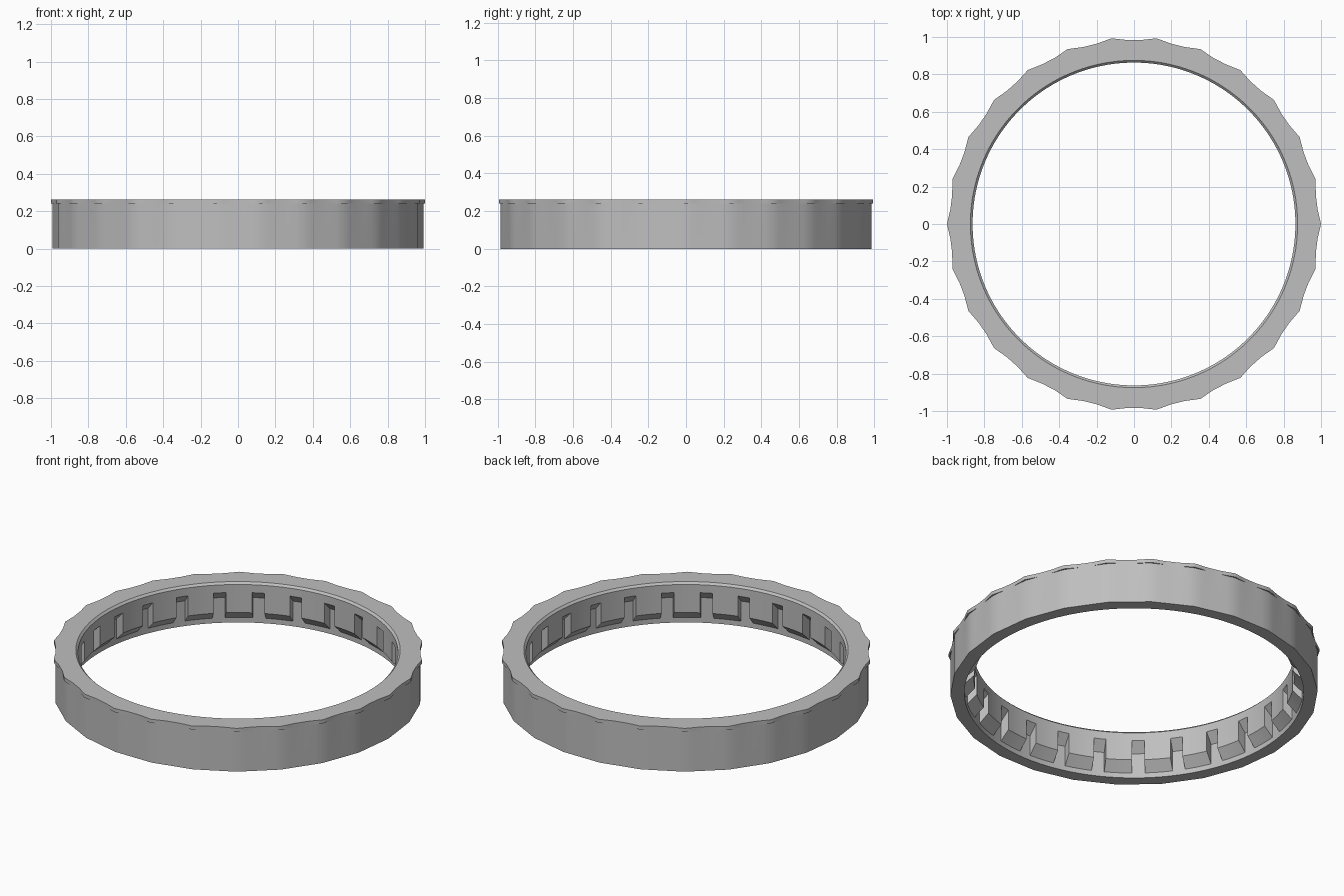
import bpy, bmesh
from math import cos, sin, radians, pi

cube = bpy.data.objects.get("Cube")
if cube:
    bpy.data.objects.remove(cube, do_unlink=True)

SIDES = 26
PITCH = 2 * pi / SIDES
HALF = PITCH / 2
PAD = radians(4.72)            # half angle of one inner pad
TOP, LIP_Z = 0.262, 0.24
BODY_R, LIP = 0.991, 0.009     # outer corner radius, lip overhang at corners
BORE, BASE = 0.863, 0.915      # pad radius, recessed radius

# Pale grey plastic
grey = bpy.data.materials.new("light_grey")
grey.use_nodes = True
colour = (0.52, 0.52, 0.52, 1)
grey.diffuse_color = colour
grey.node_tree.nodes["Principled BSDF"].inputs["Base Color"].default_value = colour

bm = bmesh.new()


def column(angle, offset):
    """Vertices of the cross-section at one angle; offset is from the nearest corner."""
    body = BODY_R * cos(HALF) / cos(HALF - abs(offset))
    lip = body + LIP * max(0, 1 - abs(offset) / PAD)
    points = {
        "foot": (body, 0), "neck": (body, LIP_Z),
        "lip_low": (lip, LIP_Z), "lip_top": (lip, TOP),
        "rim": (BORE + 0.012, TOP), "bevel": (BORE, TOP - 0.012),
        "slot_top": (BORE, 0.203), "slot_back": (BASE, 0.15),
        "pad_low": (BORE, 0.083), "base_top": (BASE, 0.03), "base_low": (BASE, 0),
    }
    return {name: bm.verts.new((r * cos(angle), r * sin(angle), z))
            for name, (r, z) in points.items()}


OUTER = ["foot", "neck", "lip_low", "lip_top", "rim", "bevel", "slot_top"]
PAD_LOOP = OUTER + ["pad_low", "base_top", "base_low"]
SLOT_LOOP = OUTER + ["slot_back", "base_top", "base_low"]
SLOT_SIDE = ["slot_top", "slot_back", "base_top", "pad_low"]

# Columns around the ring, with pads at the corners and slots between them
offsets = [-PAD, -PAD / 2, 0, PAD / 2, PAD, HALF]
columns = [column(k * PITCH + o, o) for k in range(SIDES) for o in offsets]

for i, a in enumerate(columns):
    b = columns[(i + 1) % len(columns)]
    step = i % len(offsets)
    loop = PAD_LOOP if step < 4 else SLOT_LOOP
    for p, q in zip(loop, loop[1:] + loop[:1]):
        bm.faces.new((a[p], b[p], b[q], a[q]))
    # Side walls of each slot
    if step in (0, 4):
        bm.faces.new([a[n] for n in SLOT_SIDE])

# Weld the lip where it runs flush with the body
bmesh.ops.remove_doubles(bm, verts=bm.verts, dist=0.00005)
loose = [v for v in bm.verts if not v.link_faces]
bmesh.ops.delete(bm, geom=loose, context="VERTS")
bmesh.ops.recalc_face_normals(bm, faces=bm.faces)

mesh = bpy.data.meshes.new("slotted_ring")
bm.to_mesh(mesh)
bm.free()
mesh.materials.append(grey)
ring = bpy.data.objects.new("slotted_ring", mesh)
bpy.context.collection.objects.link(ring)

bpy.ops.object.select_all(action="DESELECT")
ring.select_set(True)
bpy.context.view_layer.objects.active = ring
bpy.ops.object.shade_smooth_by_angle(angle=radians(30))
